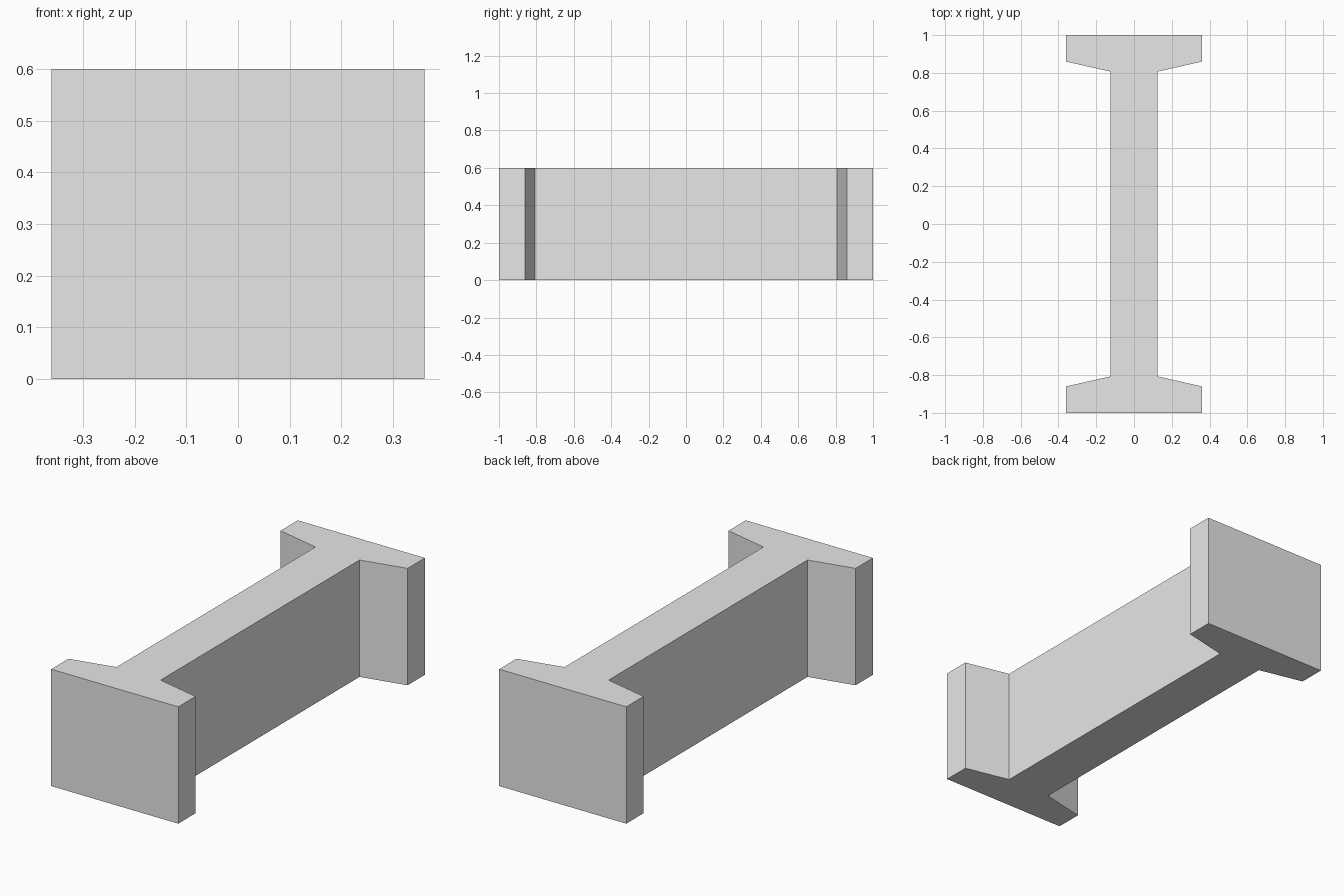
import bpy
import bmesh

cube = bpy.data.objects.get("Cube")
if cube:
    bpy.data.objects.remove(cube, do_unlink=True)

HEIGHT = 0.6

# Plain grey
grey = bpy.data.materials.new("light_grey")
grey.use_nodes = True
colour = (0.8, 0.8, 0.8, 1)
grey.diffuse_color = colour
grey.node_tree.nodes["Principled BSDF"].inputs["Base Color"].default_value = colour

# One quarter of the I-shaped section, mirrored to a full outline
quarter = [(0.361, -1), (0.361, -0.86), (0.125, -0.807)]
right_side = quarter + [(x, -y) for x, y in reversed(quarter)]
outline = right_side + [(-x, y) for x, y in reversed(right_side)]

# Extrude the section upwards
bm = bmesh.new()
base = bm.faces.new([bm.verts.new((x, y, 0)) for x, y in outline])
top = bmesh.ops.extrude_face_region(bm, geom=[base], use_keep_orig=True)["geom"]
top_verts = [v for v in top if isinstance(v, bmesh.types.BMVert)]
bmesh.ops.translate(bm, verts=top_verts, vec=(0, 0, HEIGHT))
bmesh.ops.recalc_face_normals(bm, faces=bm.faces)

mesh = bpy.data.meshes.new("i_beam")
bm.to_mesh(mesh)
bm.free()
mesh.materials.append(grey)
beam = bpy.data.objects.new("i_beam", mesh)
bpy.context.collection.objects.link(beam)
